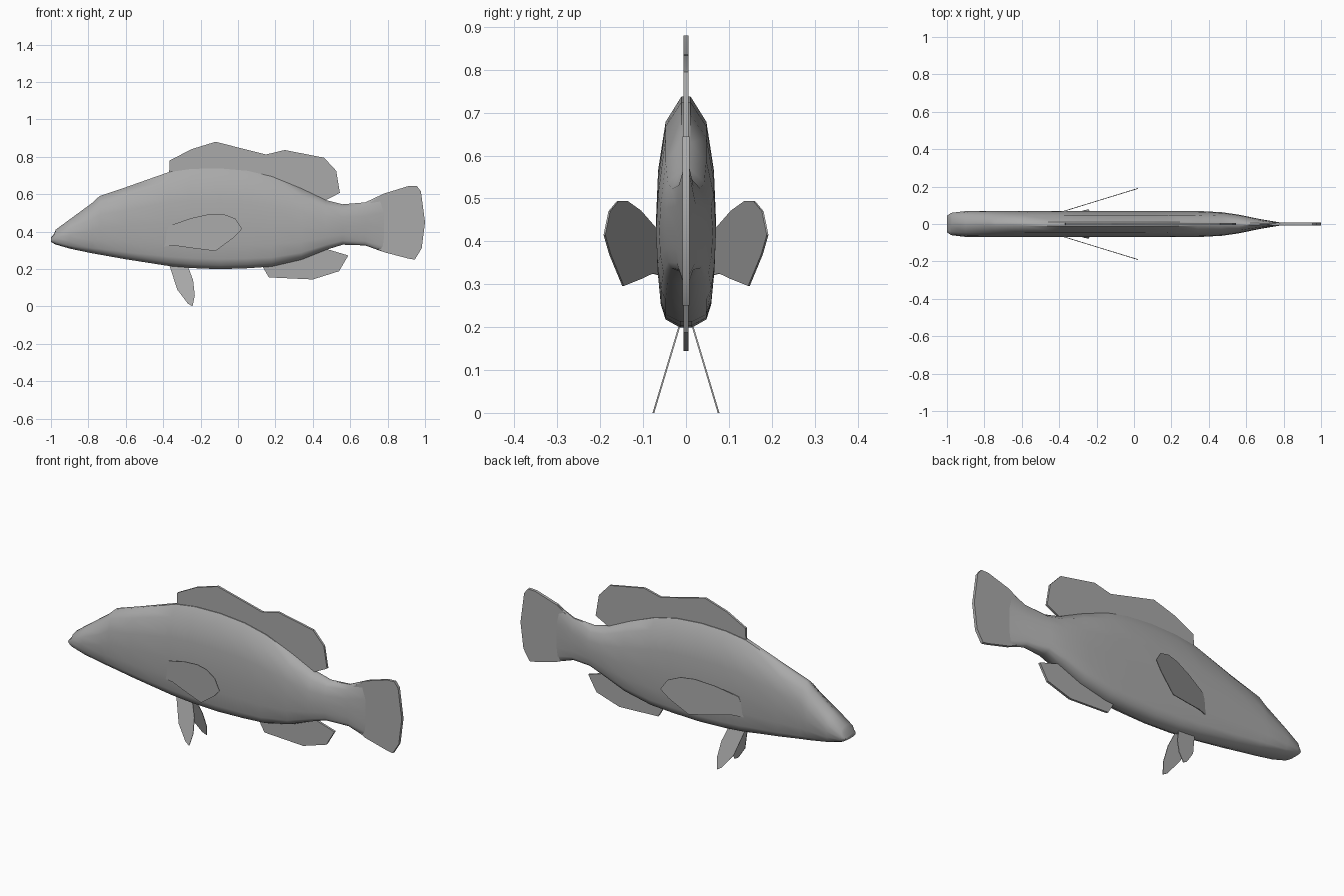
import bpy, bmesh, math
from mathutils import Vector

grey = bpy.data.materials.new("fish_grey")
grey.diffuse_color = (0.4, 0.4, 0.4, 1)


def finish(name, bm, angle):
    bmesh.ops.recalc_face_normals(bm, faces=bm.faces)
    mesh = bpy.data.meshes.new(name)
    bm.to_mesh(mesh)
    bm.free()
    mesh.materials.append(grey)
    obj = bpy.data.objects.new(name, mesh)
    bpy.context.collection.objects.link(obj)
    bpy.ops.object.select_all(action='DESELECT')
    obj.select_set(True)
    bpy.context.view_layer.objects.active = obj
    bpy.ops.object.shade_smooth_by_angle(angle=math.radians(angle))
    return obj


def fin(name, outline, place, half):
    """Thin plate from an (x, z) outline; place(x, z) gives its y, half its half thickness."""
    bm = bmesh.new()
    sides = [[bm.verts.new((x, place(x, z) + s * half, z)) for x, z in outline] for s in (-1, 1)]
    for ring in sides:
        bm.faces.new(ring)
    a, b = sides
    n = len(a)
    for i in range(n):
        j = (i + 1) % n
        bm.faces.new((a[i], a[j], b[j], b[i]))
    return finish(name, bm, 30)


# Body: stations of x, bottom z, top z, half width
stations = [
    (-1.0, 0.345, 0.37, 0.045), (-0.983, 0.335, 0.388, 0.056), (-0.975, 0.331, 0.41, 0.06),
    (-0.9, 0.309, 0.465, 0.069), (-0.78, 0.284, 0.553, 0.07), (-0.74, 0.277, 0.59, 0.07),
    (-0.6, 0.252, 0.637, 0.07), (-0.37, 0.216, 0.718, 0.07), (-0.25, 0.205, 0.735, 0.07),
    (-0.1, 0.199, 0.738, 0.07), (0.05, 0.204, 0.725, 0.07), (0.18, 0.213, 0.695, 0.07),
    (0.34, 0.25, 0.63, 0.07), (0.47, 0.302, 0.568, 0.063), (0.56, 0.33, 0.546, 0.05),
    (0.68, 0.326, 0.556, 0.025), (0.78, 0.29, 0.603, 0.0085),
]
# Half cross-section: share of the width, share of the height
section = [(0.2, 0), (0.68, 0.035), (0.84, 0.1), (0.95, 0.25), (1, 0.46),
           (0.93, 0.68), (0.68, 0.89), (0.15, 1)]
loop = section + [(-w, h) for w, h in reversed(section)]

bm = bmesh.new()
rings = [[bm.verts.new((x, w * width, low + h * (top - low))) for w, h in loop]
         for x, low, top, width in stations]
for a, b in zip(rings, rings[1:]):
    for i in range(len(loop)):
        j = (i + 1) % len(loop)
        bm.faces.new((a[i], a[j], b[j], b[i]))
bm.faces.new(rings[0])
bm.faces.new(rings[-1])
finish("body", bm, 50)


def centre(x, z):
    return 0


# Fins on the centre line
fin("tail_fin", [(0.7, 0.55), (0.78, 0.603), (0.91, 0.643), (0.955, 0.645), (0.978, 0.615),
                 (1.0, 0.45), (0.982, 0.31), (0.945, 0.25), (0.91, 0.256), (0.78, 0.29),
                 (0.7, 0.33)], centre, 0.008)
fin("dorsal_fin", [(-0.37, 0.68), (-0.365, 0.78), (-0.25, 0.84), (-0.12, 0.88), (0.15, 0.812),
                   (0.25, 0.836), (0.46, 0.795), (0.525, 0.725), (0.545, 0.607), (0.465, 0.566),
                   (0.34, 0.56), (0.1, 0.66)], centre, 0.006)
fin("anal_fin", [(0.13, 0.215), (0.165, 0.155), (0.4, 0.144), (0.54, 0.188), (0.59, 0.272),
                 (0.47, 0.308), (0.3, 0.28)], centre, 0.006)

# Paired fins
pectoral = [(-0.41, 0.32), (-0.37, 0.43), (-0.25, 0.472), (-0.15, 0.494), (-0.08, 0.494),
            (-0.015, 0.47), (0.022, 0.415), (-0.02, 0.37), (-0.12, 0.296), (-0.25, 0.312),
            (-0.34, 0.325)]
pelvic = [(-0.37, 0.23), (-0.27, 0.22), (-0.24, 0.14), (-0.231, 0.06), (-0.243, 0.0),
          (-0.268, 0.015), (-0.325, 0.09)]
for side, s in (("front", -1), ("back", 1)):
    fin(side + "_pectoral_fin", pectoral, lambda x, z: s * (0.07 + 0.307 * (x + 0.37)), 0.002)
    fin(side + "_pelvic_fin", pelvic, lambda x, z: s * (0.076 - 0.3 * z), 0.002)
